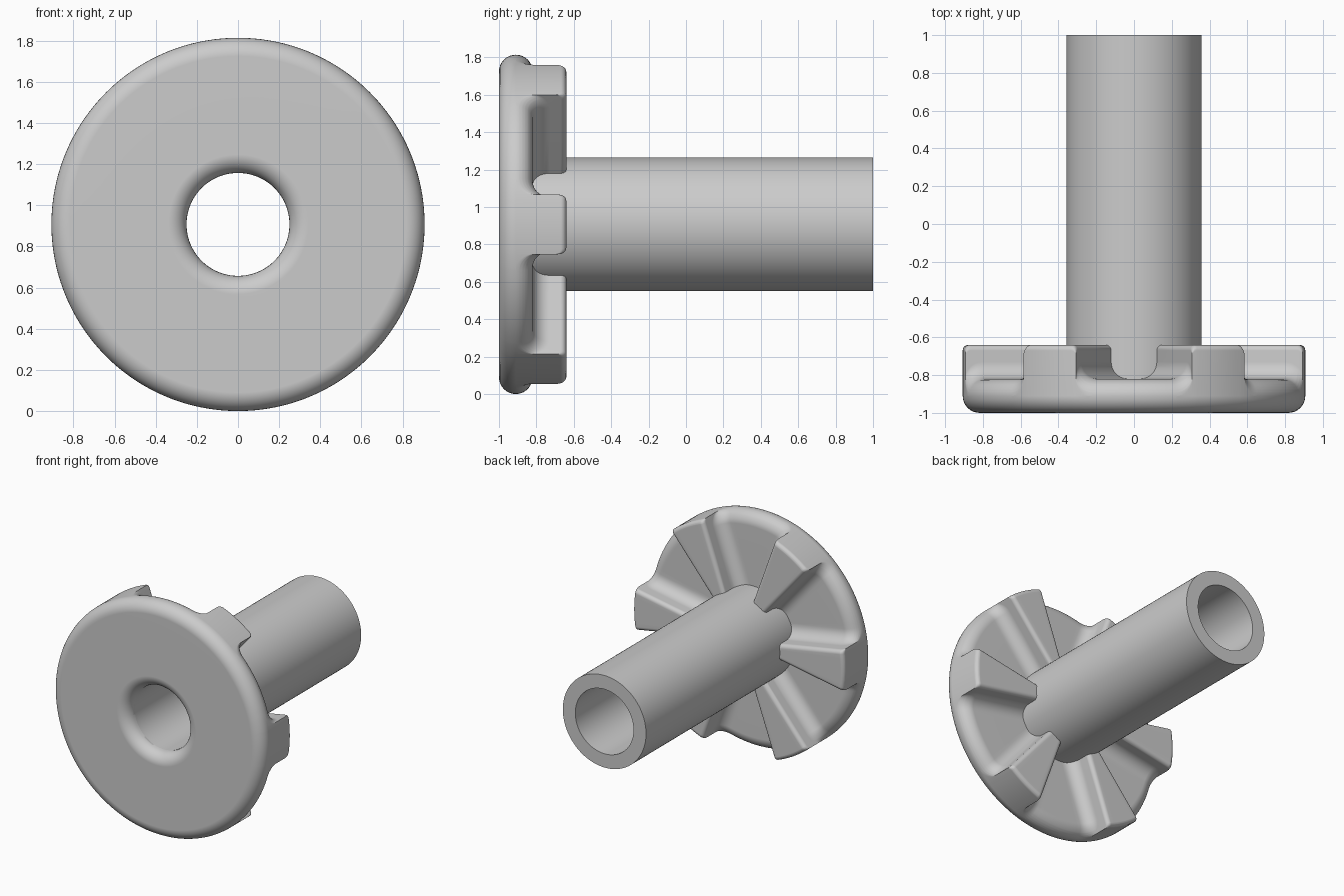
import bpy, bmesh
from math import pi, sin, cos, asin, sqrt, radians

if "Cube" in bpy.data.objects:
    bpy.data.objects.remove(bpy.data.objects["Cube"], do_unlink=True)

R = 0.907          # flange radius, also height of the axis
BORE, TUBE = 0.25, 0.357
FRONT, FLOOR, TOP = -1.0, -0.82, -0.64
BIG, SMALL = 0.09, 0.03      # fillet radii
RIBS = 6
HALF = radians(10.2)         # half angle of a rib
SECTOR = pi / RIBS

grey = bpy.data.materials.new("plain grey")
grey.use_nodes = True
grey.diffuse_color = (0.6, 0.6, 0.6, 1)
bsdf = grey.node_tree.nodes["Principled BSDF"]
bsdf.inputs["Base Color"].default_value = (0.6, 0.6, 0.6, 1)
bsdf.inputs["Roughness"].default_value = 0.6


def arc(n):
    return [pi / 2 * i / n for i in range(n + 1)]


def ring_solid(name, rings):
    """Skin a closed loop of rings; each ring is a list of (angle, radius, y)."""
    bm = bmesh.new()
    grid = [[bm.verts.new((r * cos(a), y, R + r * sin(a))) for a, r, y in ring]
            for ring in rings]
    n = len(grid[0])
    for i, row in enumerate(grid):
        nxt = grid[(i + 1) % len(grid)]
        for j in range(n):
            k = (j + 1) % n
            bm.faces.new((row[j], row[k], nxt[k], nxt[j]))
    bmesh.ops.remove_doubles(bm, verts=bm.verts, dist=1e-5)
    bmesh.ops.dissolve_degenerate(bm, edges=bm.edges, dist=1e-6)
    bmesh.ops.recalc_face_normals(bm, faces=bm.faces)
    mesh = bpy.data.meshes.new(name)
    bm.to_mesh(mesh)
    bm.free()
    mesh.materials.append(grey)
    obj = bpy.data.objects.new(name, mesh)
    bpy.context.collection.objects.link(obj)
    bpy.ops.object.select_all(action='DESELECT')
    obj.select_set(True)
    bpy.context.view_layer.objects.active = obj
    bpy.ops.object.shade_smooth_by_angle(angle=radians(32))
    weighted = obj.modifiers.new("crisp flats", 'WEIGHTED_NORMAL')
    weighted.keep_sharp = True
    return obj


def edge_drop(r, fillet):
    """How far a rounded outer edge has fallen at radius r."""
    over = max(0, r - (R - fillet))
    return fillet - sqrt(max(0, fillet ** 2 - over ** 2))


def half_sector(r):
    """Angle and height from the rib centre to the groove centre."""
    top = TOP - edge_drop(r, SMALL)
    floor = FLOOR - edge_drop(r, BIG)
    start = HALF + asin(-SMALL / r)
    pts = [(start * i / 4, top) for i in range(4)]
    for a in arc(5):       # rounded shoulder of the rib
        pts.append((HALF + asin(SMALL * (sin(a) - 1) / r), top - SMALL * (1 - cos(a))))
    for a in arc(8):       # hollow fillet at the root
        pts.append((HALF + asin(BIG * (1 - cos(a)) / r), floor + BIG * (1 - sin(a))))
    last = pts[-1][0]
    pts += [(last + (SECTOR - last) * i / 6, floor) for i in range(1, 7)]
    return pts


def ribbed_ring(r):
    half = half_sector(r)
    sector = [(-a, h) for a, h in half[:0:-1]] + half[:-1]
    return [(a + 2 * SECTOR * k, r, h) for k in range(RIBS) for a, h in sector]


# Flange: ribbed back, rounded rim, flat front and rounded mouth
radii = {TUBE - 0.03, 0.6}
radii |= {round(R - f + f * sin(a), 6) for f in (BIG, SMALL) for a in arc(8)}
rings = [ribbed_ring(r) for r in sorted(radii)]
outline = [(R - BIG + BIG * cos(a), FRONT + BIG * (1 - sin(a))) for a in arc(8)]
outline += [(BORE + BIG * (1 - sin(a)), FRONT + BIG * (1 - cos(a))) for a in arc(8)]
angles = [p[0] for p in ribbed_ring(R)]
rings += [[(a, r, y) for a in angles] for r, y in outline]
ring_solid("ribbed_flange", rings)

# Tube: hollow shaft behind the flange
shaft = [(BORE, FRONT + BIG), (BORE, 1), (TUBE, 1), (TUBE, -0.85)]
ring_solid("hollow_tube", [[(2 * pi * i / 128, r, y) for i in range(128)] for r, y in shaft])
